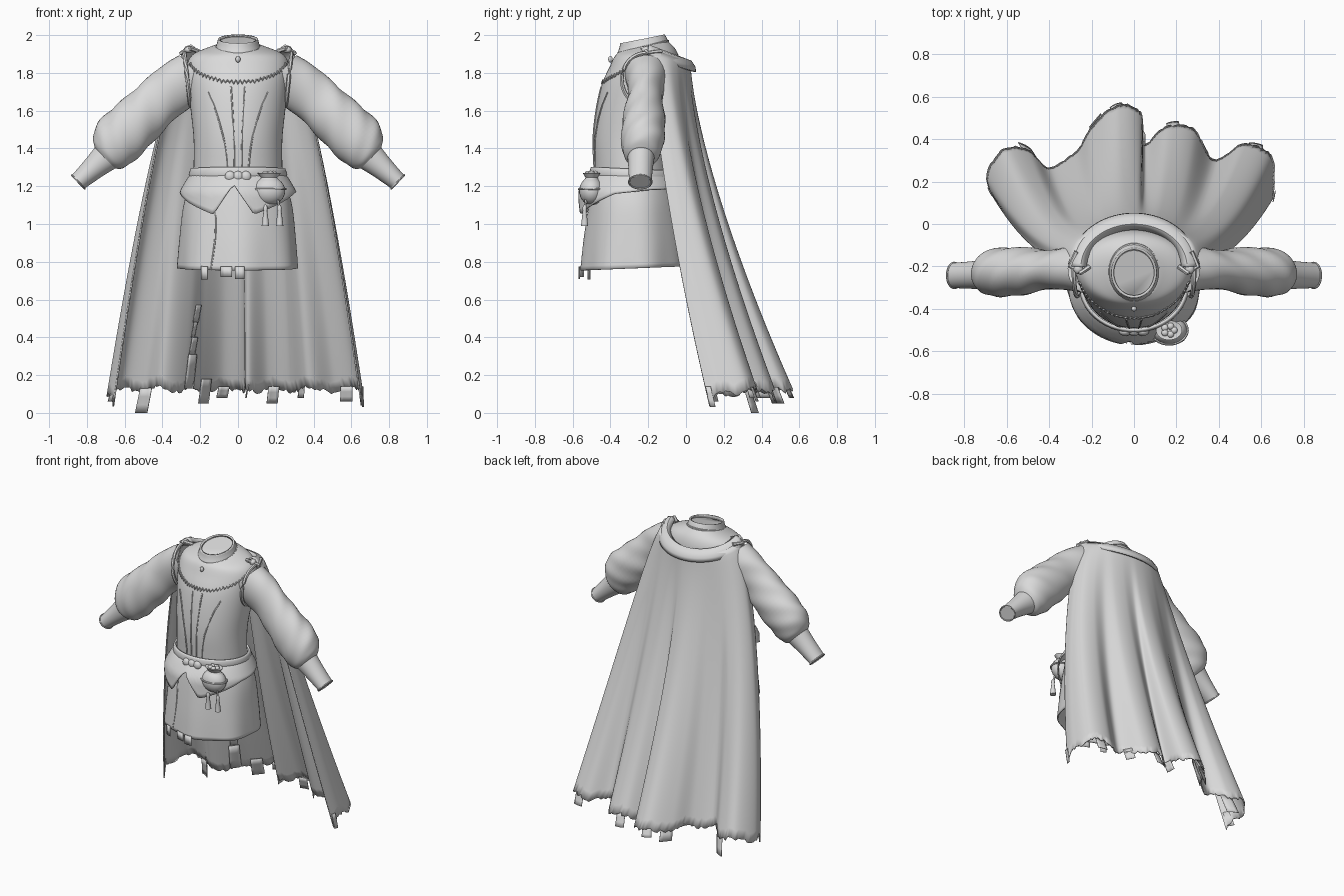
import bpy, bmesh, math, random
from math import sin, cos, pi
from mathutils import Vector

random.seed(4)
if "Cube" in bpy.data.objects:
    bpy.data.objects.remove(bpy.data.objects["Cube"])

GREY = (0.7, 0.7, 0.7, 1)
cloth = bpy.data.materials.new("light_grey_cloth")
cloth.use_nodes = True
cloth.diffuse_color = GREY
cloth.node_tree.nodes["Principled BSDF"].inputs["Base Color"].default_value = GREY
made = []


def finish(obj, thick=0):
    obj.data.materials.clear()
    obj.data.materials.append(cloth)
    made.append(obj)
    if thick:
        mod = obj.modifiers.new("thickness", 'SOLIDIFY')
        mod.thickness, mod.offset = thick, 0
    return obj


def loft(name, rings, closed=True, cap_start=False, cap_end=False, thick=0):
    """Skin a list of equal point rows."""
    bm = bmesh.new()
    rows = [[bm.verts.new(p) for p in ring] for ring in rings]
    n = len(rows[0])
    for a, b in zip(rows, rows[1:]):
        for i in range(n if closed else n - 1):
            j = (i + 1) % n
            bm.faces.new((a[i], a[j], b[j], b[i]))
    if cap_start:
        bm.faces.new(rows[0])
    if cap_end:
        bm.faces.new(rows[-1])
    bmesh.ops.recalc_face_normals(bm, faces=bm.faces)
    mesh = bpy.data.meshes.new(name)
    bm.to_mesh(mesh)
    bm.free()
    obj = bpy.data.objects.new(name, mesh)
    bpy.context.collection.objects.link(obj)
    return finish(obj, thick)


def tube(name, pts, r, cyclic=False):
    """Thin round cord through the points."""
    pts = [Vector(p) for p in pts]
    n, rings = len(pts), []
    for i, p in enumerate(pts):
        before = pts[i - 1] if i or cyclic else p
        after = pts[(i + 1) % n] if i < n - 1 or cyclic else p
        d = (after - before).normalized()
        s = d.cross(Vector((0.13, 0.31, 0.94))).normalized()
        t = d.cross(s)
        rings.append([p + r * (s * cos(k * pi / 3) + t * sin(k * pi / 3)) for k in range(6)])
    if cyclic:
        rings.append(rings[0])
    return loft(name, rings, cap_start=not cyclic, cap_end=not cyclic)


def ball(name, loc, size):
    bpy.ops.mesh.primitive_uv_sphere_add(segments=24, ring_count=14, location=loc)
    obj = bpy.context.object
    obj.name, obj.scale = name, size
    return finish(obj)


def spline(pts, t):
    """Smooth curve through points, t from 0 to 1."""
    f = min(max(t, 0), 1) * (len(pts) - 1)
    i = min(int(f), len(pts) - 2)
    f -= i
    a, b, c, d = (Vector(pts[min(max(k, 0), len(pts) - 1)]) for k in range(i - 1, i + 3))
    return 0.5 * (2 * b + (c - a) * f + (2 * a - 5 * b + 4 * c - d) * f**2 + (3 * b - a - 3 * c + d) * f**3)


def body_point(rows, t, a, grow=0):
    """Row: height, half width, front y, back y, tilt. Angle 0 is the front."""
    z, rx, front, back, tilt = spline(rows, t)
    dy = -((back - front) / 2 + grow) * cos(a)
    return Vector(((rx + grow) * sin(a), (front + back) / 2 + dy, z + tilt * dy))


def angles(n):
    return [2 * pi * i / n for i in range(n)]


# Bodice with neck
TORSO = [(1.15, .24, -.48, -.07, 0), (1.3, .235, -.485, -.09, 0), (1.45, .235, -.49, -.08, 0),
         (1.6, .25, -.475, -.05, 0), (1.74, .265, -.445, -.03, 0), (1.84, .27, -.405, -.03, .05),
         (1.9, .235, -.38, -.05, .1), (1.935, .14, -.36, -.09, .2), (1.945, .105, -.35, -.11, .25),
         (1.965, .095, -.335, -.125, .25)]
loft("bodice", [[body_point(TORSO, i / 45, a) for a in angles(56)] for i in range(46)], cap_end=True)


def on_bodice(a, z, grow=.002):
    return min((body_point(TORSO, i / 150, a, grow) for i in range(150)), key=lambda p: abs(p.z - z))


# Collar band, its trim and the pendant
COLLAR = [(1.935, .112, -.358, -.1, .25), (1.958, .105, -.348, -.11, .25), (1.978, .1, -.342, -.118, .2)]
loft("collar", [[body_point(COLLAR, i / 6, a) for a in angles(40)] for i in range(7)], thick=.012)
tube("collar_trim", [body_point(COLLAR, 0, a, .004) - Vector((0, .01, .035)) * max(0, 1 - abs(a - pi * 2 * round(a / pi / 2)) / .6)
                     for a in angles(48)], .007, True)
ball("pendant", (0, -.4, 1.872), (.013, .012, .017))

# Scalloped lace edge of the yoke
lace = []
for i in range(61):
    a = -1.25 + 2.5 * i / 60
    lace.append(on_bodice(a, 1.745 + .1 * (a / 1.25)**2 + (.014 if i % 2 else 0)))
tube("lace_edge", lace, .005)

# Bodice seams
for s in (-1, 1):
    for top, bottom, high in ((.15, .06, 1.7), (.035, .02, 1.73)):
        tube("bodice_seam", [on_bodice(s * math.asin((bottom + (top - bottom) * (k / 12)**1.6) / .25), 1.29 + (high - 1.29) * k / 12)
                             for k in range(13)], .004)

# Skirt with soft folds, its side slit and torn scraps
SKIRT = [(1.24, .24, -.485, -.08, 0), (1.1, .283, -.51, -.05, .02), (.92, .303, -.535, -.025, .03), (.765, .315, -.55, -.015, .04)]


def skirt_point(t, a, grow=0):
    return body_point(SKIRT, t, a, grow + .007 * t * sin(7 * a + 1))


loft("skirt", [[skirt_point(i / 14, a) for a in angles(72)] for i in range(15)], thick=.008)
tube("skirt_slit", [skirt_point(.3 + .7 * i / 12, -.45 + .04 * sin(i / 3), .003) for i in range(13)], .005)
for a, w, drop in ((-.66, .12, .05), (-.3, .2, .035), (-.05, .16, .045)):
    loft("skirt_scrap", [[skirt_point(1, a + w * k / 3) + Vector((0, -.01, .02 - h)) for k in range(4)]
                         for h in (0, drop + .02)], closed=False, thick=.004)

# Flared peplum with two front points
HANG = [(0, 1.21), (.36, 1.05), (1.35, 1.16), (2, 1.18), (pi, 1.19)]


def hang(a):
    for (a0, z0), (a1, z1) in zip(HANG, HANG[1:]):
        if a <= a1:
            return z0 + (z1 - z0) * (a - a0) / (a1 - a0)
    return HANG[-1][1]


rings = []
for k in range(9):
    ring = []
    for a in angles(96):
        near = a if a < pi else a - 2 * pi
        z = 1.27 + (hang(abs(near + .08)) - 1.27) * k / 8
        flare = .24 + .065 * min(1, (1.27 - z) / .1)**.8
        ring.append((flare * sin(a), -.285 - (flare - .035) * cos(a) - .012 * k / 8, z))
    rings.append(ring)
loft("peplum", rings, thick=.008)

# Belt and its clasp
BELT = [(1.235, .25, -.5, -.07, -.05), (1.262, .255, -.505, -.065, -.05), (1.29, .245, -.497, -.08, -.05)]
loft("belt", [[body_point(BELT, i / 4, a) for a in angles(56)] for i in range(5)], thick=.012)
for x in (-.042, 0, .042):
    ball("clasp_bead", (x, -.507, 1.252), (.028, .02, .028))

# Pouch with knot and tassels
ball("pouch", (.165, -.5, 1.175), (.085, .065, .075))
tube("pouch_band", [(.165 + .087 * cos(a), -.5 + .067 * sin(a), 1.185) for a in angles(32)], .006, True)
loft("pouch_neck", [[(.165 + r * cos(a), -.5 + .75 * r * sin(a), z) for a in angles(20)]
                    for r, z in ((.06, 1.225), (.042, 1.245), (.062, 1.27), (.03, 1.265))], cap_end=True)
for k in range(5):
    ball("pouch_knot", (.165 + .024 * cos(k * 1.26), -.5 + .02 * sin(k * 1.26), 1.27), (.016, .016, .012))
for x in (.145, .22):
    tube("tassel_cord", [(x - .01, -.53, 1.13), (x, -.535, 1.08)], .007)
    loft("tassel", [[(x + r * cos(a), -.537 + r * sin(a), z) for a in angles(10)]
                    for r, z in ((.006, 1.1), (.013, 1.085), (.01, 1.07), (.02, .99))], cap_end=True)

# Sleeves: x, y, z, radius in the front plane, radius in depth
SLEEVE = [(.22, -.21, 1.8, .13, .115), (.3, -.21, 1.745, .135, .105), (.4, -.215, 1.67, .128, .092), (.49, -.22, 1.585, .136, .105),
          (.58, -.225, 1.5, .145, .112), (.65, -.23, 1.43, .138, .112), (.69, -.235, 1.375, .11, .095), (.705, -.238, 1.35, .078, .072)]
CUFF = [(.695, -.238, 1.358, .08, .072), (.76, -.24, 1.3, .064, .065), (.838, -.242, 1.23, .05, .06), (.846, -.242, 1.223, .05, .06)]


def arm(name, path, side, n, wrinkle):
    rings = []
    for i in range(n + 1):
        x, y, z, r, depth = spline(path, i / n)
        ring = []
        for a in angles(36):
            f = 1 + wrinkle * sin(pi * i / n) * sin(3 * a + i * .55) * cos(a + i * .3)
            ring.append((side * (x + .69 * r * f * cos(a)), y + depth * f * sin(a), z + .72 * r * f * cos(a)))
        rings.append(ring)
    loft(name, rings, cap_end=True)
    return rings


for s, side in ((1, "left"), (-1, "right")):
    arm(side + "_sleeve", SLEEVE, s, 36, .06)
    cuff = arm(side + "_cuff", CUFF, s, 9, 0)
    tube(side + "_cuff_edge", cuff[-1], .005, True)
    tube(side + "_cuff_seam", cuff[0], .007, True)
    # Armhole trim and the cape fastening
    tube(side + "_armhole_trim", [(s * (.268 + .015 * cos(a)), -.215 + .125 * sin(a), 1.765 + .14 * cos(a))
                                  for a in angles(32)], .011, True)
    ball(side + "_shoulder_button", (s * .262, -.21, 1.922), (.022, .025, .018))
    tube(side + "_shoulder_tie", [(s * .21, -.2, 1.915), (s * .25, -.23, 1.93), (s * .3, -.2, 1.905), (s * .27, -.13, 1.915)], .012)

# Cape: a shoulder arc blending into a fluted hem
HEM = [(-.65, .11), (-.69, .22), (-.62, .36), (-.5, .35), (-.4, .27), (-.28, .34), (-.2, .46), (-.08, .57), (.03, .53),
       (.05, .38), (.16, .47), (.28, .45), (.38, .31), (.52, .38), (.64, .34), (.66, .2), (.645, .11)]


def cape_point(u, z, offset=0):
    top = 1.92 - .07 * sin(pi * u)
    s = max(0, (top - z) / (top - .1))
    hem = spline(HEM, u)
    x0, y0 = -.275 * cos(pi * u), -.19 + .21 * sin(pi * u)**.8
    return Vector((x0 + (hem.x - x0) * s**.7, y0 + (hem.y - y0) * s**1.4 + offset, z))


def cape_hem(u):
    return .125 - .085 * abs(2 * u - 1)**9 + .012 * sin(u * 61) + random.uniform(-.012, .012)


COLS, ROWS = 160, 36
hems = [cape_hem(i / COLS) for i in range(COLS + 1)]
rings = []
for r in range(ROWS + 1):
    ring = []
    for i in range(COLS + 1):
        u = i / COLS
        top = 1.92 - .07 * sin(pi * u)
        ring.append(cape_point(u, top + (hems[i] - top) * (r / ROWS)**1.15))
    rings.append(ring)
loft("cape", rings, closed=False, thick=.008)

# Torn scraps at the hem and mended patches inside: start, width, low, high
for u, w, low, high in ((.17, .035, 0, .13), (.37, .03, .05, .18), (.42, .03, .08, .14), (.53, .025, .08, .15), (.62, .03, .05, .14),
                        (.71, .02, .08, .16), (.82, .03, .06, .14), (.31, .035, .13, .31), (.32, .025, .31, .4), (.325, .015, .4, .48),
                        (.33, .025, .48, .57), (.02, .02, .06, .16), (.965, .02, .03, .14)):
    loft("cape_scrap", [[cape_point(u + w * k / 4, low + (high - low) * h / 3, -.012) + Vector((.012 * h / 3, 0, 0))
                         for k in range(5)] for h in range(4)], closed=False, thick=.004)

# Rolled cape collar across the back
rings = []
for grow, lift in ((-.05, .012), (-.025, .03), (0, .02), (.02, -.01), (.022, -.035)):
    rings.append([(-(.275 + grow) * cos(pi * k / 40), -.2 + (.225 + grow) * sin(pi * k / 40),
                   1.915 + lift - .075 * sin(pi * k / 40)) for k in range(41)])
loft("cape_collar", rings, closed=False, thick=.012)

# Smooth shading with crisp edges
bpy.ops.object.select_all(action='DESELECT')
for obj in made:
    obj.select_set(True)
bpy.context.view_layer.objects.active = made[0]
bpy.ops.object.shade_smooth_by_angle(angle=math.radians(45))
